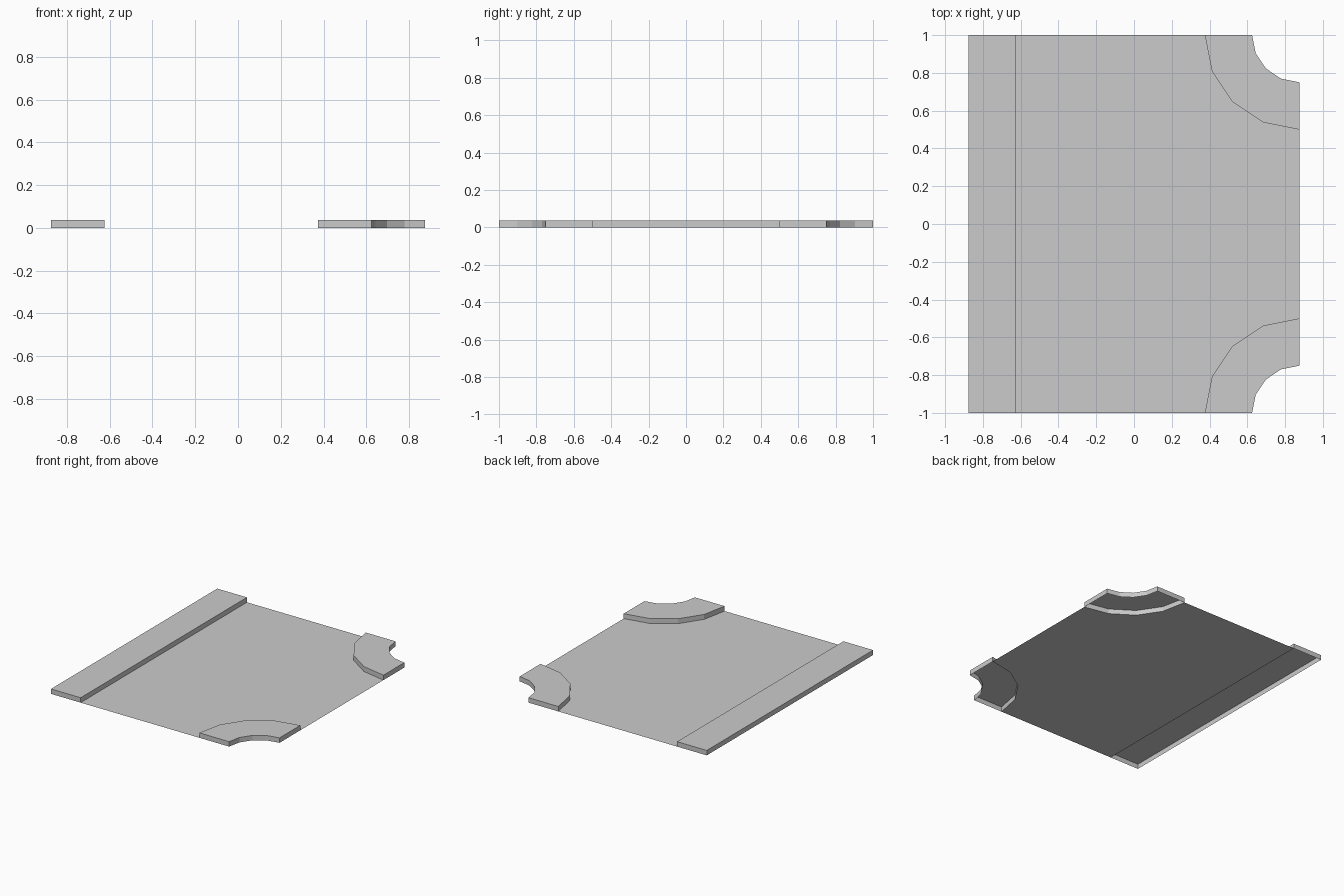
import bpy, bmesh
from math import radians, cos, sin

# Overall tile proportions
HALF_X, HALF_Y = 0.875, 1.0
CURB_WIDTH, CURB_HEIGHT = 0.25, 0.0375
INNER_RADIUS, OUTER_RADIUS = 0.25, 0.5
ARC_STEPS = 4

cube = bpy.data.objects.get("Cube")
if cube:
    bpy.data.objects.remove(cube, do_unlink=True)

# One flat concrete colour
concrete = bpy.data.materials.new("light_grey_concrete")
concrete.use_nodes = True
colour = (0.6, 0.6, 0.6, 1.0)
concrete.diffuse_color = colour
concrete.node_tree.nodes["Principled BSDF"].inputs["Base Color"].default_value = colour


def corner_arc(radius, side):
    """Quarter arc about a +x corner, from the y edge to the x edge."""
    angles = [radians(90 * i / ARC_STEPS) for i in range(ARC_STEPS + 1)]
    return [(HALF_X - radius * cos(a), side * (HALF_Y - radius * sin(a))) for a in angles]


def make_sheet(name, outline, height=0.0):
    """Flat sheet, or with a height an open-bottomed slab with side walls."""
    bm = bmesh.new()
    top = bm.faces.new([bm.verts.new((x, y, height)) for x, y in outline])
    top.normal_update()
    if top.normal.z < 0:
        top.normal_flip()
    if height:
        walls = bmesh.ops.extrude_edge_only(bm, edges=bm.edges[:])
        for v in walls["geom"]:
            if isinstance(v, bmesh.types.BMVert):
                v.co.z = 0.0
        bm.normal_update()
        # Point every wall outward, matching the winding of the top
        for edge in top.edges:
            wall = next(f for f in edge.link_faces if f is not top)
            loops = {loop.face: loop.vert for loop in edge.link_loops}
            if loops[wall] is loops[top]:
                wall.normal_flip()
    mesh = bpy.data.meshes.new(name)
    bm.to_mesh(mesh)
    bm.free()
    mesh.materials.append(concrete)
    obj = bpy.data.objects.new(name, mesh)
    bpy.context.collection.objects.link(obj)
    return obj


# Straight pavement along the -x edge
strip_x = -HALF_X + CURB_WIDTH
make_sheet("straight_pavement",
           [(-HALF_X, -HALF_Y), (strip_x, -HALF_Y), (strip_x, HALF_Y), (-HALF_X, HALF_Y)],
           CURB_HEIGHT)

# Curved pavements at the two +x corners
for name, side in (("front_corner_pavement", -1), ("back_corner_pavement", 1)):
    make_sheet(name,
               corner_arc(OUTER_RADIUS, side) + corner_arc(INNER_RADIUS, side)[::-1],
               CURB_HEIGHT)

# Road surface filling the space between the pavements
make_sheet("road_surface",
           [(strip_x, -HALF_Y)] + corner_arc(OUTER_RADIUS, -1)
           + corner_arc(OUTER_RADIUS, 1)[::-1] + [(strip_x, HALF_Y)])
